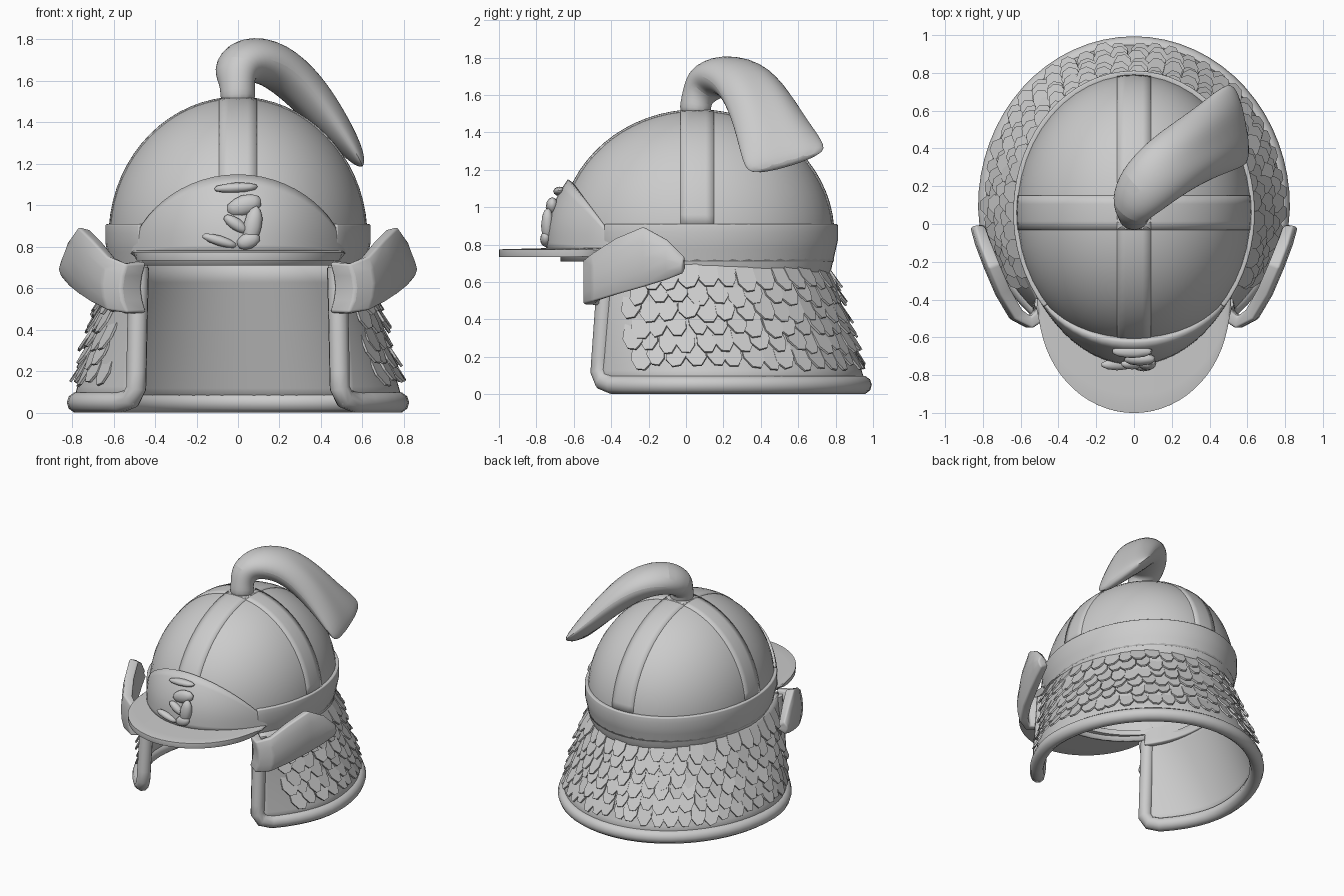
import bpy, bmesh, math, random
from mathutils import Vector

random.seed(4)
if "Cube" in bpy.data.objects:
    bpy.data.objects.remove(bpy.data.objects["Cube"])

metal = bpy.data.materials.new("plain_grey")
metal.use_nodes = True
GREY = (0.6, 0.6, 0.6, 1)
metal.diffuse_color = GREY
metal.node_tree.nodes["Principled BSDF"].inputs["Base Color"].default_value = GREY


def finish(name, bm, thick=0, bevel=0, smooth=True, subdiv=0):
    bmesh.ops.remove_doubles(bm, verts=bm.verts, dist=0.0005)
    bmesh.ops.recalc_face_normals(bm, faces=bm.faces)
    mesh = bpy.data.meshes.new(name)
    bm.to_mesh(mesh)
    bm.free()
    ob = bpy.data.objects.new(name, mesh)
    bpy.context.collection.objects.link(ob)
    mesh.materials.append(metal)
    if thick:
        mod = ob.modifiers.new("thickness", "SOLIDIFY")
        mod.thickness, mod.offset = thick, 0
    if bevel:
        mod = ob.modifiers.new("soft_edge", "BEVEL")
        mod.width, mod.segments = bevel, 3
    if subdiv:
        ob.modifiers.new("smooth_form", "SUBSURF").levels = subdiv
    if smooth:
        bpy.ops.object.select_all(action="DESELECT")
        ob.select_set(True)
        bpy.context.view_layer.objects.active = ob
        bpy.ops.object.shade_smooth_by_angle(angle=math.radians(40))
    return ob


def patch(bm, func, nu, nv):
    """Grid surface from func(u, v), both running 0..1."""
    rows = [[bm.verts.new(func(i / nu, j / nv)) for j in range(nv + 1)] for i in range(nu + 1)]
    for a, b in zip(rows, rows[1:]):
        for j in range(nv):
            bm.faces.new((a[j], b[j], b[j + 1], a[j + 1]))


def sheet(name, func, nu, nv, **kw):
    bm = bmesh.new()
    patch(bm, func, nu, nv)
    return finish(name, bm, **kw)


def loft(name, rings, **kw):
    """Closed tube with end caps through rings of points."""
    bm = bmesh.new()
    rows = [[bm.verts.new(p) for p in ring] for ring in rings]
    n = len(rows[0])
    for a, b in zip(rows, rows[1:]):
        for j in range(n):
            bm.faces.new((a[j], a[(j + 1) % n], b[(j + 1) % n], b[j]))
    bm.faces.new(rows[0])
    bm.faces.new(rows[-1])
    return finish(name, bm, **kw)


def mix(a, b, t):
    return a + (b - a) * t


# Dome: ellipsoid crown above a short straight skirt
CY, CZ, RX, RY, RZ = 0.06, 0.85, 0.61, 0.72, 0.66


def dome(u, v):
    a = u * math.tau
    if v < 0.1:
        return RX * math.sin(a), CY + RY * math.cos(a), mix(0.71, CZ, v * 10)
    e = (v - 0.1) / 0.9 * math.pi / 2
    k = math.cos(e)
    return RX * k * math.sin(a), CY + RY * k * math.cos(a), CZ + RZ * math.sin(e)


sheet("dome", dome, 48, 20, thick=0.02)


# Raised straps crossing the crown
def strap(lengthwise):
    def point(u, v):
        e = mix(-1.5, 1.5, u)
        s = mix(-0.09, 0.09, v)
        if lengthwise:
            k = math.sqrt(1 - (s / RX) ** 2)
            return s, CY + (RY + 0.008) * k * math.sin(e), CZ + (RZ + 0.008) * k * math.cos(e)
        k = math.sqrt(1 - (s / RY) ** 2)
        return (RX + 0.008) * k * math.sin(e), CY + s, CZ + (RZ + 0.008) * k * math.cos(e)
    return point


sheet("crown_strap_long", strap(True), 32, 4, thick=0.012)
sheet("crown_strap_cross", strap(False), 32, 4, thick=0.012)


# Band round the sides and back
def band(u, v):
    a = mix(-2.3, 2.3, u)
    k = mix(0.965, 1.02, min(1, v * 1.5))
    return RX * k * math.sin(a), CY + RY * k * math.cos(a), mix(0.65, 0.91, v)


sheet("head_band", band, 48, 6, thick=0.035, bevel=0.008)


# Brow plate, arched over the peak
def brow(u, v):
    s = math.sin(mix(-math.pi / 2, math.pi / 2, u))
    x = 0.5 * s
    z = 0.765 + v * 0.375 * max(0, 1 - s * s) ** 0.6
    h = max(0, z - CZ) / RZ
    y = CY - RY * math.sqrt(max(0, 1 - (x / RX) ** 2 - h * h))
    out = mix(0.07, 0.03, v * v) * (1 - 0.75 * s * s)
    return x, y - out, z


sheet("brow_plate", brow, 28, 8, thick=0.035)


# Peak: flat crescent
def peak(u, v):
    s = math.sin(mix(-math.pi / 2, math.pi / 2, u))
    x = 0.5 * s
    inner = CY - RY * 0.94 * math.sqrt(1 - (x / RX) ** 2)
    outer = -0.45 - 0.55 * math.sqrt(max(0, 1 - s * s))
    return x, mix(inner, outer, v), mix(0.765, 0.755, v)


sheet("peak", peak, 32, 4, thick=0.04, bevel=0.008)

# Abstract relief on the brow plate: centre, size, tilt
relief = [((-0.01, -0.675, 1.085), (0.11, 0.035, 0.025), 0.05),
          ((0.03, -0.715, 1.0), (0.09, 0.035, 0.05), 0.3),
          ((0.07, -0.74, 0.9), (0.045, 0.035, 0.1), -0.2),
          ((-0.01, -0.74, 0.91), (0.07, 0.03, 0.03), -0.6),
          ((-0.09, -0.745, 0.83), (0.09, 0.03, 0.025), -0.3),
          ((0.05, -0.75, 0.83), (0.06, 0.03, 0.04), 0.4)]
bm = bmesh.new()
for centre, size, tilt in relief:
    new = bmesh.ops.create_icosphere(bm, subdivisions=2, radius=1)["verts"]
    for vert in new:
        p = Vector([c * s for c, s in zip(vert.co, size)])
        x, z = p.x, p.z
        p.x = x * math.cos(tilt) - z * math.sin(tilt)
        p.z = x * math.sin(tilt) + z * math.cos(tilt)
        vert.co = p + Vector(centre)
finish("brow_relief", bm)


# Flared neck guard, open at the front
def guard(s, z, out=0):
    """Point on the guard; s runs -1..1 round the back, out pushes off it."""
    t = z / 0.7
    rx, ry, cy = mix(0.79, 0.59, t), mix(0.865, 0.68, t), mix(0.095, 0.05, t)
    a = s * math.acos((-0.47 + 0.05 * t - cy) / ry)
    power = mix(1.7, 0.65, t) if abs(a) > math.pi / 2 else 1
    x = math.copysign(rx * abs(math.sin(a)) ** power, s)
    n = Vector((math.sin(a) / rx, math.cos(a) / ry, 0.3)).normalized()
    return Vector((x, cy + ry * math.cos(a), z)) + n * out


sheet("neck_guard", lambda u, v: guard(2 * u - 1, mix(0.04, 0.72, v)), 56, 8, thick=0.04)

# Rolled rim down the front edges and along the hem
side = [(1, mix(0.7, 0.12, i / 8)) for i in range(9)] + [(0.985, 0.07)]
hem = [(mix(0.95, -0.95, i / 44), 0.05) for i in range(45)]
path = [guard(*p) for p in side + hem + [(-s, z) for s, z in reversed(side)]]
rings = []
for i, p in enumerate(path):
    d = (path[min(i + 1, len(path) - 1)] - path[max(i - 1, 0)]).normalized()
    radial = Vector((p.x, p.y - 0.1, 0)).normalized()
    e1 = (radial - d * radial.dot(d)).normalized()
    e2 = d.cross(e1)
    rings.append([p + (e1 * math.cos(k * math.tau / 10) + e2 * math.sin(k * math.tau / 10)) * 0.05
                  for k in range(10)])
loft("rolled_rim", rings)

# Overlapping rows of scales: shape as (across, up, out)
SCALE = [(-1, 1, 0.014), (1, 1, 0.014), (1, 0.35, 0.035), (0.35, 0, 0.05), (-0.45, 0.03, 0.05), (-1, 0.4, 0.035)]
bm = bmesh.new()
for row in range(6):
    z0 = 0.13 + row * 0.085
    count = 34 - row
    for i in range(count):
        s0 = mix(-0.9, 0.9, (i + 0.5 * (row % 2) + 0.25) / count) + random.uniform(-0.006, 0.006)
        half = 0.93 / count * random.uniform(0.9, 1.1)
        base = z0 + random.uniform(-0.015, 0.015)
        twist, lift = random.uniform(-0.012, 0.012), random.uniform(0.7, 1.25)
        bm.faces.new([bm.verts.new(guard(s0 + half * x, base + 0.13 * up + twist * x, out * lift))
                      for x, up, out in SCALE])
finish("guard_scales", bm, thick=0.012, smooth=False)

# Curved cheek wings: x, y, bottom, top along each
WING = [(0.46, -0.46, 0.48, 0.73), (0.54, -0.52, 0.48, 0.72), (0.61, -0.48, 0.5, 0.75),
        (0.68, -0.36, 0.54, 0.83), (0.74, -0.22, 0.58, 0.89), (0.785, -0.1, 0.62, 0.82),
        (0.81, -0.01, 0.66, 0.72)]
for sign, label in ((1, "left"), (-1, "right")):
    def wing(u, v):
        x, y, low, high = WING[round(u * 6)]
        return sign * (x + 0.025 * math.sin(v * math.pi)), y, mix(low, high, v)
    sheet(label + "_cheek_wing", wing, 6, 4, thick=0.065, bevel=0.018)

# Plume: centre, half width, half thickness
PLUME = [((0, 0.05, 1.48), 0.1, 0.1), ((0, 0.05, 1.57), 0.08, 0.08),
         ((-0.02, 0.09, 1.65), 0.125, 0.11), ((0.04, 0.18, 1.71), 0.16, 0.12),
         ((0.17, 0.3, 1.69), 0.18, 0.12), ((0.31, 0.39, 1.57), 0.19, 0.11),
         ((0.43, 0.46, 1.42), 0.21, 0.09), ((0.53, 0.52, 1.29), 0.24, 0.06),
         ((0.58, 0.55, 1.22), 0.22, 0.025)]
rings = []
for i, (c, w, t) in enumerate(PLUME):
    d = Vector(PLUME[min(i + 1, 8)][0]) - Vector(PLUME[max(i - 1, 0)][0])
    wide = Vector((mix(-0.6, -0.05, i / 8), 0.85, 0.12 * i / 8))
    wide = (wide - d * wide.dot(d) / d.length_squared).normalized()
    deep = d.normalized().cross(wide)
    ring = []
    for k in range(12):
        g = k * math.tau / 12
        ripple = 1 + (0.09 * (-1) ** k if i > 4 else 0)
        ring.append(Vector(c) + wide * w * math.cos(g) + deep * t * ripple * math.sin(g))
    rings.append(ring)
loft("plume", rings, subdiv=2)
